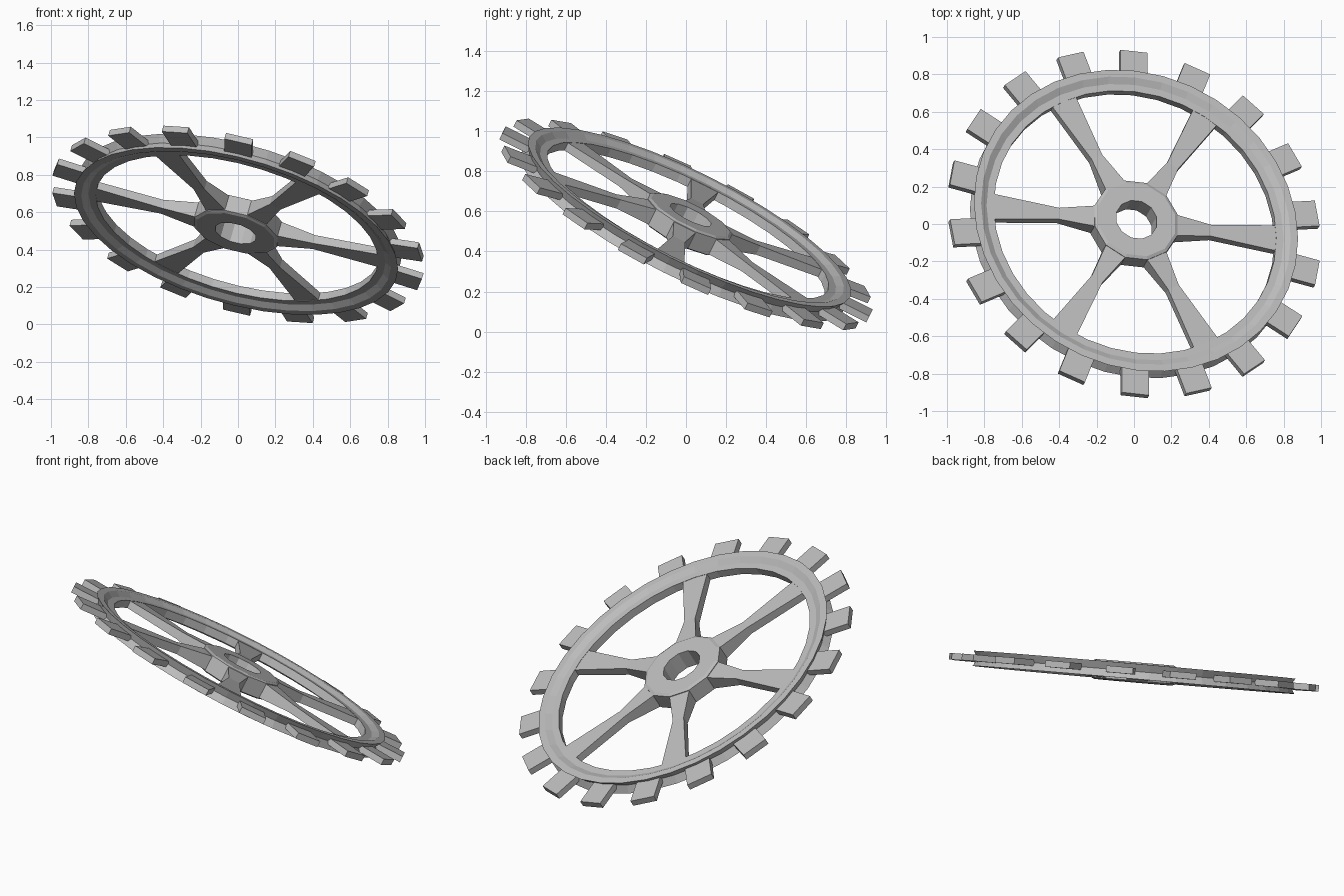
import bpy, bmesh
from math import cos, sin, pi, radians
from mathutils import Matrix, Vector

if "Cube" in bpy.data.objects:
    bpy.data.objects.remove(bpy.data.objects["Cube"])

# Wheel axis leans 30 degrees; the turn aligns the spokes
TILT = (Matrix.Translation((0, 0, 0.535)) @ Matrix.Rotation(radians(60), 4, 'Z')
        @ Matrix.Rotation(radians(30), 4, 'Y')
        @ Matrix.Rotation(radians(26.8 + 90), 4, 'Z'))

metal = bpy.data.materials.new("grey metal")
metal.use_nodes = True
grey = (0.5, 0.5, 0.5, 1)
metal.diffuse_color = grey
metal.node_tree.nodes["Principled BSDF"].inputs["Base Color"].default_value = grey


def add_object(name, bm, turn=0.0):
    bmesh.ops.recalc_face_normals(bm, faces=bm.faces)
    mesh = bpy.data.meshes.new(name)
    bm.to_mesh(mesh)
    bm.free()
    mesh.materials.append(metal)
    obj = bpy.data.objects.new(name, mesh)
    obj.matrix_world = TILT @ Matrix.Rotation(turn, 4, 'Z')
    bpy.context.collection.objects.link(obj)
    return obj


def bridge(bm, rings, closed):
    """Join neighbouring rings of vertices with quads."""
    pairs = list(zip(rings, rings[1:] + rings[:1])) if closed else list(zip(rings, rings[1:]))
    for a, b in pairs:
        for i in range(len(a)):
            j = (i + 1) % len(a)
            bm.faces.new((a[i], a[j], b[j], b[i]))


def lathe(name, profile, sides, turn=0.0):
    bm = bmesh.new()
    rings = []
    for k in range(sides):
        a = 2 * pi * k / sides
        rings.append([bm.verts.new((r * cos(a), r * sin(a), z)) for r, z in profile])
    bridge(bm, rings, True)
    return add_object(name, bm, turn)


def bar(name, sections, turn):
    """Rectangular bar along x; sections are (radius, half width, half thickness)."""
    bm = bmesh.new()
    rings = [[bm.verts.new((r, w * sy, t * sz))
              for sy, sz in ((-1, -1), (1, -1), (1, 1), (-1, 1))]
             for r, w, t in sections]
    bridge(bm, rings, False)
    bm.faces.new(rings[0])
    bm.faces.new(rings[-1])
    return add_object(name, bm, turn)


def mirrored(half):
    """Complete a profile by reflecting it across the wheel's mid plane."""
    return half + [(r, -z) for r, z in reversed(half) if z > 0]


# Rim with raised flanges and a shallow outer channel
lathe("rim", mirrored([(0.87, 0), (0.895, 0.042), (0.855, 0.042),
                       (0.82, 0.023), (0.78, 0.023)]), 36)

# Bevelled twelve-sided hub with an axle hole
lathe("hub", mirrored([(0.237, 0.047), (0.22, 0.055), (0.115, 0.055)]), 12, radians(15))

# Spokes, waisted between hub and rim
for k in range(6):
    bar("spoke_%d" % (k + 1),
        [(0.2, 0.065, 0.046), (0.42, 0.034, 0.025), (0.80, 0.078, 0.021)],
        2 * pi * k / 6)

# Paddle teeth around the rim
for k in range(18):
    bar("tooth_%d" % (k + 1), [(0.84, 0.075, 0.018), (1.023, 0.075, 0.018)],
        2 * pi * (k + 0.5) / 18)
